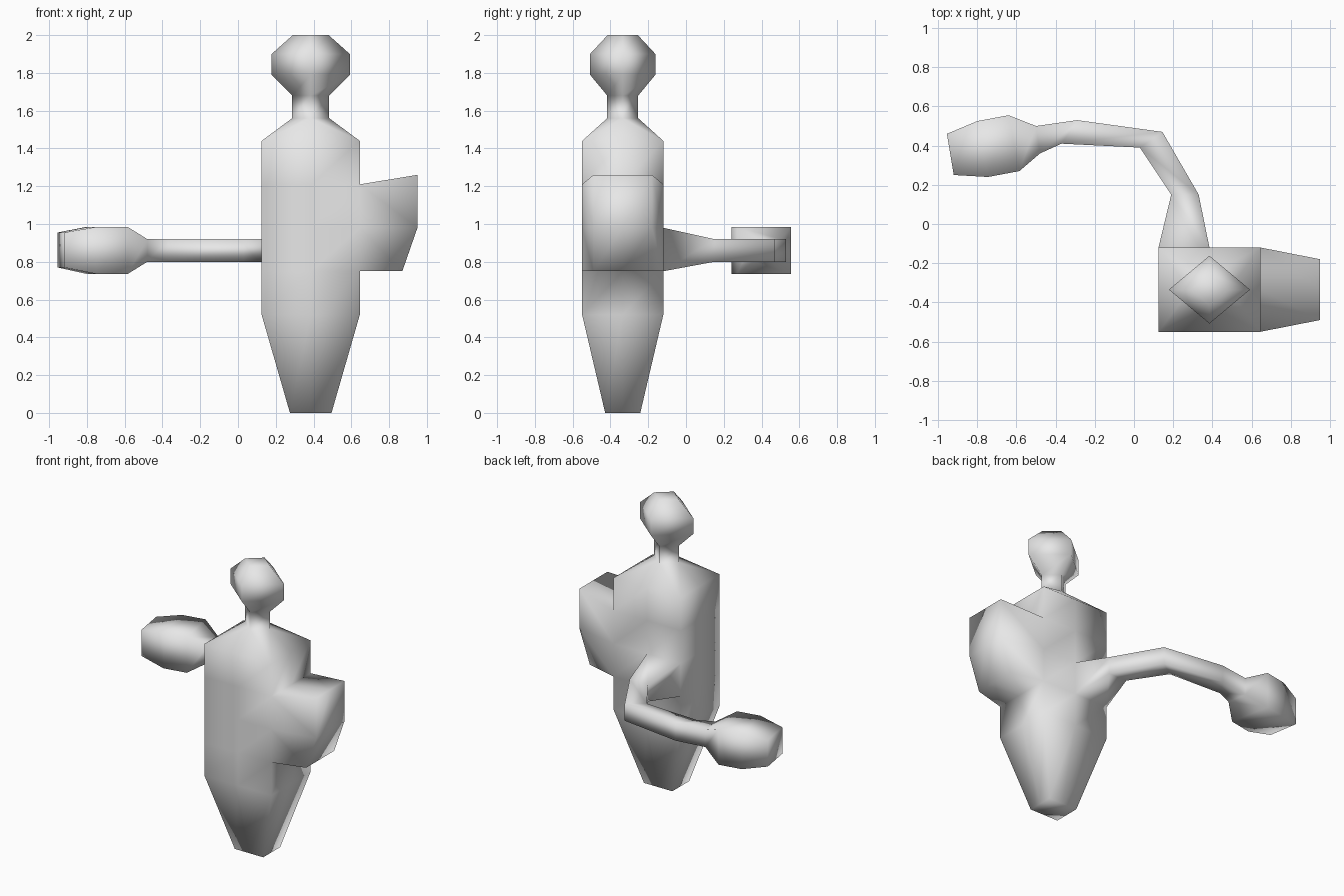
import bpy, bmesh

cube = bpy.data.objects.get("Cube")
if cube:
    bpy.data.objects.remove(cube, do_unlink=True)

clay = bpy.data.materials.new("light_grey_clay")
clay.use_nodes = True
clay.diffuse_color = (0.8, 0.8, 0.8, 1)
clay.node_tree.nodes["Principled BSDF"].inputs["Base Color"].default_value = (0.8, 0.8, 0.8, 1)

CX, CY = 0.385, -0.335          # vertical axis of the torso
HX, HY = 0.26, 0.215            # torso half width and half depth
bm = bmesh.new()


def ring(points):
    return [bm.verts.new(p) for p in points]


def box_ring(z, hx, hy):
    """Rectangle with corners at even and edge middles at odd positions."""
    steps = [(-1, -1), (0, -1), (1, -1), (1, 0), (1, 1), (0, 1), (-1, 1), (-1, 0)]
    return ring([(CX + sx * hx, CY + sy * hy, z) for sx, sy in steps])


def diamond_ring(z, hx, hy):
    return ring([(CX + sx * hx, CY + sy * hy, z)
                 for sx, sy in [(0, -1), (1, 0), (0, 1), (-1, 0)]])


def loft(rings, skip=()):
    for level, (a, b) in enumerate(zip(rings, rings[1:])):
        n = len(a)
        for i in range(n):
            if (level, i) not in skip:
                j = (i + 1) % n
                bm.faces.new((a[i], a[j], b[j], b[i]))


# Torso, left open where the side block and the arm grow out
torso = [box_ring(0, 0.11, 0.093)]
torso += [box_ring(z, HX, HY) for z in (0.52, 0.75, 0.98, 1.21, 1.44)]
loft(torso, skip={(2, 2), (2, 3), (3, 2), (3, 3), (2, 5)})
bm.faces.new(torso[0])

# Neck and head, diamond shaped
head = [diamond_ring(z, hx, hy) for z, hx, hy in [
    (1.56, 0.098, 0.082), (1.68, 0.098, 0.082), (1.79, 0.207, 0.173),
    (1.90, 0.207, 0.173), (2.00, 0.095, 0.08)]]
loft(head)
bm.faces.new(head[-1])

# Shoulders, from the rectangular torso up to the diamond neck
rim, neck = torso[-1], head[0]
for k in range(4):
    mid_a, corner, mid_b = rim[2 * k + 1], rim[(2 * k + 2) % 8], rim[(2 * k + 3) % 8]
    a, b = neck[k], neck[(k + 1) % 4]
    bm.faces.new((mid_a, corner, a))
    bm.faces.new((corner, b, a))
    bm.faces.new((corner, mid_b, b))

# Side block: outline of the opening, then the outer end
sides = (-1, 0, 1)
root = [[torso[lv][i] for i in (2, 3, 4)] for lv in (2, 3, 4)]
tip = [ring([(x, CY + s * 0.155, z) for s in sides])
       for x, z in ((0.87, 0.75), (0.95, 0.98), (0.95, 1.26))]
border = [(0, 0), (0, 1), (0, 2), (1, 2), (2, 2), (2, 1), (2, 0), (1, 0)]
loft([[root[r][c] for r, c in border], [tip[r][c] for r, c in border]])
for r in (0, 1):
    for c in (0, 1):
        bm.faces.new((tip[r][c], tip[r][c + 1], tip[r + 1][c + 1], tip[r + 1][c]))

# Arm and hand: inner point, outer point, bottom and top of each section
arm = [[torso[2][6], torso[2][5], torso[3][5], torso[3][6]]]
for (ax, ay), (bx, by), lo, hi in [
        ((0.19, 0.15), (0.33, 0.15), 0.80, 0.92),
        ((0.03, 0.39), (0.145, 0.47), 0.80, 0.92),
        ((-0.37, 0.41), (-0.29, 0.53), 0.80, 0.92),
        ((-0.48, 0.36), (-0.50, 0.50), 0.80, 0.92),
        ((-0.585, 0.27), (-0.64, 0.555), 0.735, 0.985),
        ((-0.745, 0.24), (-0.80, 0.525), 0.735, 0.985),
        ((-0.92, 0.25), (-0.955, 0.46), 0.77, 0.955)]:
    arm.append(ring([(ax, ay, lo), (bx, by, lo), (bx, by, hi), (ax, ay, hi)]))
loft(arm)
bm.faces.new(arm[-1])

# One continuous smooth skin
bmesh.ops.recalc_face_normals(bm, faces=bm.faces[:])
for face in bm.faces:
    face.smooth = True
mesh = bpy.data.meshes.new("figure_body")
bm.to_mesh(mesh)
bm.free()
mesh.materials.append(clay)
body = bpy.data.objects.new("figure_body", mesh)
bpy.context.scene.collection.objects.link(body)
